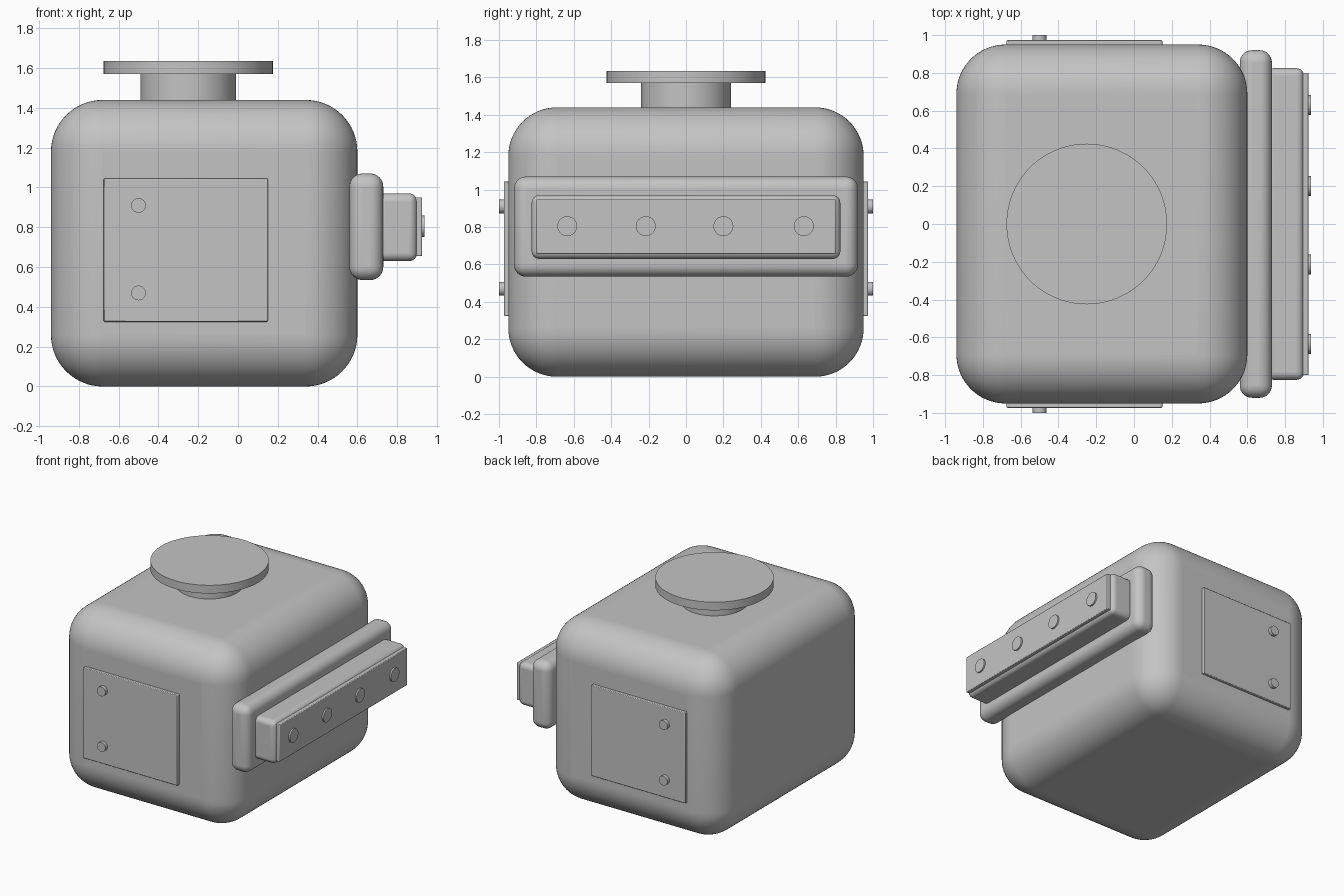
import bpy
import math

cube = bpy.data.objects.get("Cube")
if cube:
    bpy.data.objects.remove(cube, do_unlink=True)

GREY = (0.55, 0.55, 0.55, 1.0)
grey = bpy.data.materials.new("plain_grey")
grey.use_nodes = True
grey.diffuse_color = GREY
grey.node_tree.nodes["Principled BSDF"].inputs["Base Color"].default_value = GREY


def finish(name, bevel, segments):
    """Name, colour, round and smooth the active object."""
    obj = bpy.context.object
    obj.name = name
    obj.data.materials.append(grey)
    bpy.ops.object.transform_apply(location=False, rotation=True, scale=True)
    if bevel:
        mod = obj.modifiers.new("rounding", "BEVEL")
        mod.width = bevel
        mod.segments = segments
        mod.limit_method = "ANGLE"
    bpy.ops.object.shade_smooth_by_angle(angle=math.radians(35))
    return obj


def box(name, x, y, z, bevel=0.0, segments=6):
    """Box from its (low, high) extents on each axis."""
    spans = (x, y, z)
    bpy.ops.mesh.primitive_cube_add(size=1, location=[(a + b) / 2 for a, b in spans])
    bpy.context.object.scale = [b - a for a, b in spans]
    return finish(name, bevel, segments)


def cylinder(name, radius, depth, location, axis="Z", sides=64):
    """Cylinder centred at a location along one axis."""
    turn = {"X": (0, math.pi / 2, 0), "Y": (math.pi / 2, 0, 0), "Z": (0, 0, 0)}[axis]
    bpy.ops.mesh.primitive_cylinder_add(vertices=sides, radius=radius, depth=depth,
                                        location=location, rotation=turn)
    return finish(name, 0, 0)


# Main rounded body
box("body", (-0.94, 0.60), (-0.95, 0.95), (0, 1.44), 0.26, 16)

# Round cap on top
cylinder("cap_neck", 0.24, 0.16, (-0.25, 0, 1.50))
cylinder("cap_disc", 0.425, 0.065, (-0.25, 0, 1.6025), sides=96)

# Stepped mount on the left side of the body
box("mount_base", (0.56, 0.73), (-0.92, 0.92), (0.535, 1.07), 0.065, 8)
box("mount_block", (0.70, 0.90), (-0.825, 0.825), (0.63, 0.97), 0.04)
box("mount_plate", (0.89, 0.925), (-0.80, 0.80), (0.655, 0.95), 0.005, 2)
for i, y in enumerate((-0.635, -0.215, 0.20, 0.63)):
    cylinder(f"mount_button_{i + 1}", 0.053, 0.03, (0.922, y, 0.805), "X", 32)

# Matching panels with two pegs on the front and back
for side, sign in (("front", -1), ("back", 1)):
    box(f"{side}_panel", (-0.675, 0.15), sorted((sign * 0.94, sign * 0.973)),
        (0.325, 1.045), 0.005, 2)
    for level, z in (("lower", 0.47), ("upper", 0.91)):
        cylinder(f"{side}_{level}_peg", 0.037, 0.04, (-0.5, sign * 0.98, z), "Y", 32)
